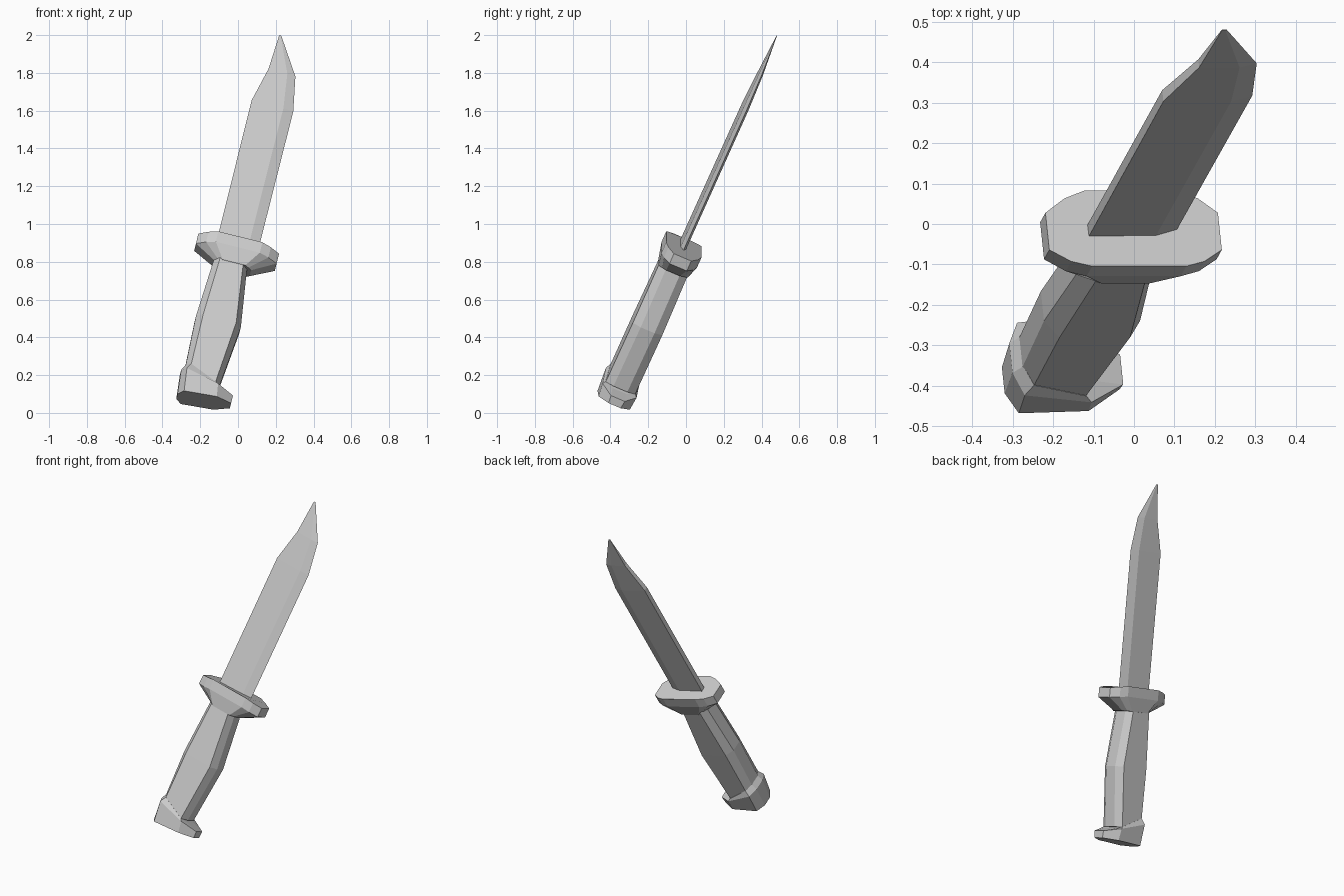
import bpy, bmesh, math
from mathutils import Matrix, Vector

cube = bpy.data.objects.get("Cube")
if cube:
    bpy.data.objects.remove(cube)

steel = bpy.data.materials.new("grey steel")
steel.use_nodes = True
colour = (0.6, 0.6, 0.6, 1)
steel.diffuse_color = colour
steel.node_tree.nodes["Principled BSDF"].inputs["Base Color"].default_value = colour

# Local frame: x across the blade, y through it, z along it, then tilted
tilt = Matrix.Rotation(math.radians(14), 4, 'Y') @ Matrix.Rotation(math.radians(-23.6), 4, 'X')
frame = tilt @ Matrix.Translation((-0.22, -0.357, 0))


def loft(name, rings):
    """Skin a closed flat-shaded solid through rings of equal point count."""
    bm = bmesh.new()
    loops = [[bm.verts.new(p) for p in ring] for ring in rings]
    n = len(loops[0])
    for a, b in zip(loops, loops[1:]):
        for i in range(n):
            j = (i + 1) % n
            bm.faces.new((a[i], a[j], b[j], b[i]))
    bm.faces.new(loops[0])
    bm.faces.new(loops[-1])
    bmesh.ops.recalc_face_normals(bm, faces=bm.faces)
    mesh = bpy.data.meshes.new(name)
    bm.to_mesh(mesh)
    bm.free()
    mesh.materials.append(steel)
    obj = bpy.data.objects.new(name, mesh)
    obj.matrix_world = frame
    bpy.context.collection.objects.link(obj)


def grip_ring(z, x0, x1, f0, f1, ht, ft, slope=0):
    """Chamfered rectangle; slope shears its height across the width."""
    pts = [(f0, -ht), (f1, -ht), (x1, -ft), (x1, ft),
           (f1, ht), (f0, ht), (x0, ft), (x0, -ft)]
    return [Vector((x, y, z + slope * x)) for x, y in pts]


def guard_ring(z, corner, drop=0):
    """Mirror one rounded corner into four; the ends sit lower by drop."""
    q = corner + [(x, -y) for x, y in reversed(corner)]
    q += [(-x, -y) for x, y in q]
    widest = max(x for x, y in corner)
    narrow = min(x for x, y in corner)
    return [Vector((x + 0.007, y, z - drop * (abs(x) - narrow) / (widest - narrow)))
            for x, y in q]


def blade_ring(z, spine, edge, half, bevel):
    """Flat-backed wedge with a bevelled cutting edge."""
    return [Vector((x, y, z)) for x, y in
            [(spine, -half), (edge - bevel, -half), (edge, 0),
             (edge - bevel, half), (spine, half)]]


# Clipped blade
loft("blade", [
    blade_ring(0.75, -0.11, 0.115, 0.016, 0.055),
    blade_ring(1.61, -0.11, 0.118, 0.015, 0.055),
    blade_ring(1.81, -0.064, 0.084, 0.011, 0.045),
    blade_ring(2.018, -0.052, -0.04, 0.001, 0.004),
])

# Hand guard with tapered collar
plan = [(0.12, 0.102), (0.17, 0.085), (0.22, 0.05)]
collar = [(0.062, 0.085), (0.08, 0.062), (0.098, 0.04)]
loft("guard", [
    guard_ring(0.645, collar),
    guard_ring(0.728, plan, 0.015),
    guard_ring(0.79, plan, 0.018),
])

# Swelling eight-sided handle
loft("handle", [
    grip_ring(-0.05, -0.107, 0.09, -0.082, 0.065, 0.085, 0.04),
    grip_ring(0.31, -0.12, 0.125, -0.085, 0.095, 0.085, 0.04),
    grip_ring(0.66, -0.1, 0.08, -0.07, 0.055, 0.082, 0.04),
])

# Hooked pommel
loft("pommel", [
    grip_ring(-0.14, -0.115, 0.172, -0.085, 0.09, 0.09, 0.035, 0.08),
    grip_ring(-0.042, -0.127, 0.172, -0.1, 0.08, 0.098, 0.04, -0.24),
    grip_ring(-0.02, -0.108, 0.091, -0.083, 0.066, 0.086, 0.04, -0.45),
])
